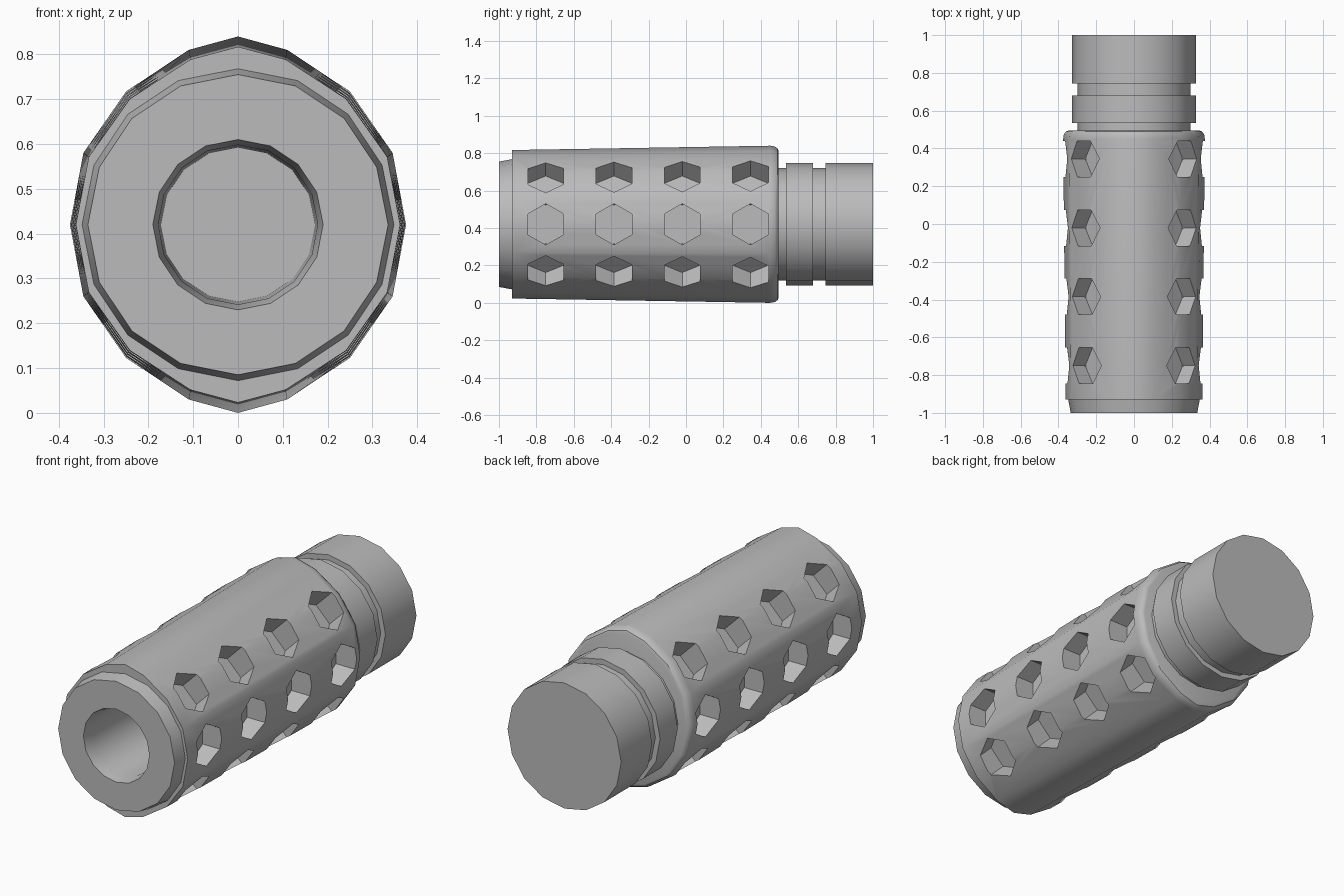
import bpy, bmesh, math
from mathutils import Matrix, Vector

cube = bpy.data.objects.get("Cube")
if cube:
    bpy.data.objects.remove(cube, do_unlink=True)

AXIS_Z = 0.42

grey = bpy.data.materials.new("plain grey")
grey.use_nodes = True
GREY = (0.5, 0.5, 0.5, 1)
grey.diffuse_color = GREY
grey.node_tree.nodes["Principled BSDF"].inputs["Base Color"].default_value = GREY

# Sixteen-sided sections: a unit circle, and the slightly tall outer body
CIRCLE = [(math.cos(i * math.pi / 8), math.sin(i * math.pi / 8)) for i in range(16)]
quarter = [(0.375, 0), (0.345, 0.16), (0.25, 0.297), (0.11, 0.39), (0, 0.42)]
half = quarter + [(-x, z) for x, z in quarter[-2::-1]]
BODY = half + [(x, -z) for x, z in half[-2:0:-1]]


def loft(name, rings):
    """Skin a closed solid along y through rings of (y, section, x scale, z scale)."""
    bm = bmesh.new()
    loops = [[bm.verts.new((x * sx, y, AXIS_Z + z * sz)) for x, z in section]
             for y, section, sx, sz in rings]
    for a, b in zip(loops, loops[1:]):
        for i in range(16):
            j = (i + 1) % 16
            bm.faces.new((a[i], a[j], b[j], b[i]))
    bm.faces.new(loops[0])
    bm.faces.new(loops[-1])
    bmesh.ops.recalc_face_normals(bm, faces=bm.faces)
    return finish(name, bm)


def finish(name, bm):
    mesh = bpy.data.meshes.new(name)
    bm.to_mesh(mesh)
    bm.free()
    mesh.materials.append(grey)
    obj = bpy.data.objects.new(name, mesh)
    bpy.context.collection.objects.link(obj)
    return obj


def disc(y, r):
    return (y, CIRCLE, r, r)


# Main body: bore, front lip, tapered barrel and rounded rear shoulder
body = loft("barrel_body", [
    disc(-0.3, 0.172), disc(-0.94, 0.178), disc(-1.0, 0.19),
    disc(-1.0, 0.335), disc(-0.93, 0.348),
    (-0.93, BODY, 0.965, 0.945),
    (0.45, BODY, 1.0, 1.0),
    (0.475, BODY, 0.99, 0.99),
    (0.49, BODY, 0.96, 0.965),
    (0.495, BODY, 0.92, 0.93),
])

# Hexagonal pockets in six rows, none along the top or bottom
bm = bmesh.new()
FLOOR, OUTER = 0.255, 0.5
for angle in (0, 45, 135, 180, 225, 315):
    a = math.radians(angle)
    out = Vector((math.cos(a), 0, math.sin(a)))
    side = Vector((-math.sin(a), 0, math.cos(a)))
    for row in range(4):
        centre = Vector((0, -0.75 + row * 0.365, AXIS_Z)) + out * (FLOOR + OUTER) / 2
        turn = Matrix((side, side.cross(out) * -1, out)).transposed()
        if turn.determinant() < 0:
            turn = Matrix((side, side.cross(out), out)).transposed()
        bmesh.ops.create_cone(bm, cap_ends=True, segments=6, radius1=0.11, radius2=0.11,
                              depth=OUTER - FLOOR,
                              matrix=Matrix.Translation(centre) @ turn.to_4x4()
                              @ Matrix.Rotation(math.pi / 2, 4, "Z"))
bmesh.ops.recalc_face_normals(bm, faces=bm.faces)
cutter = finish("pocket_cutter", bm)
cutter.hide_render = True
cut = body.modifiers.new("pockets", "BOOLEAN")
cut.operation = "DIFFERENCE"
cut.solver = "EXACT"
cut.object = cutter
bpy.context.view_layer.objects.active = body
body.select_set(True)
bpy.ops.object.modifier_apply(modifier=cut.name)
bpy.data.objects.remove(cutter, do_unlink=True)

# Grooved neck with a collar ring and the closed end cap
cap = loft("neck_and_end_cap", [
    disc(0.48, 0.30), disc(0.535, 0.30), disc(0.535, 0.327), disc(0.68, 0.327),
    disc(0.68, 0.30), disc(0.745, 0.30), disc(0.745, 0.327), disc(1.0, 0.327),
])

for obj in (body, cap):
    bpy.ops.object.select_all(action="DESELECT")
    obj.select_set(True)
    bpy.context.view_layer.objects.active = obj
    bpy.ops.object.shade_smooth_by_angle(angle=math.radians(35))
